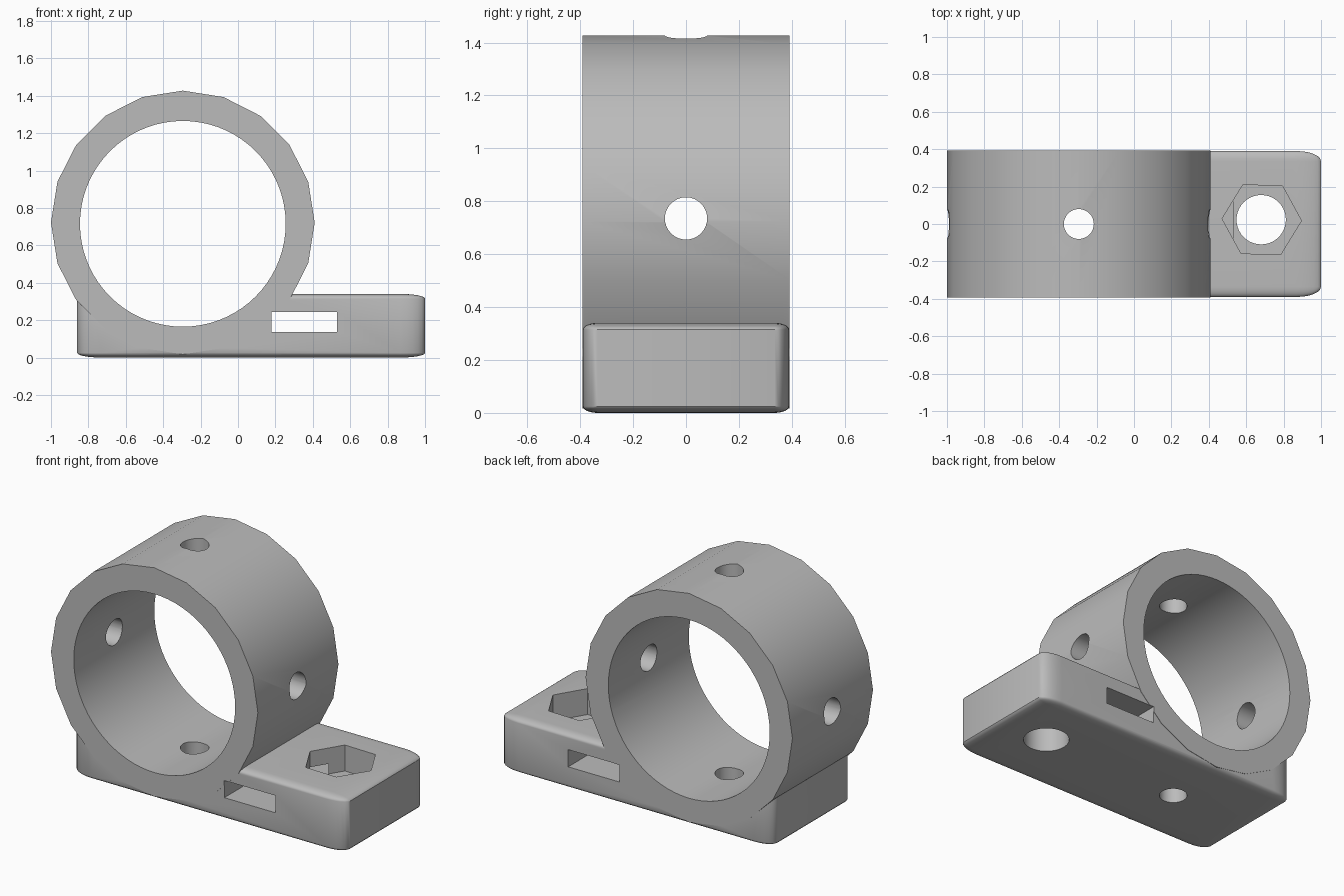
import bpy
import bmesh
from math import radians, pi
from mathutils import Matrix, Vector

old = bpy.data.objects.get("Cube")
if old:
    bpy.data.objects.remove(old, do_unlink=True)

grey = bpy.data.materials.new("plain grey")
grey.use_nodes = True
colour = (0.5, 0.5, 0.5, 1)
grey.diffuse_color = colour
grey.node_tree.nodes["Principled BSDF"].inputs["Base Color"].default_value = colour


def to_object(name, bm):
    mesh = bpy.data.meshes.new(name)
    bm.to_mesh(mesh)
    bm.free()
    mesh.materials.append(grey)
    ob = bpy.data.objects.new(name, mesh)
    bpy.context.collection.objects.link(ob)
    return ob


def cylinder(name, centre, radius, depth, axis, sides, turn=0):
    """Solid cylinder along an axis, with a vertex on its local x."""
    bm = bmesh.new()
    bmesh.ops.create_cone(bm, cap_ends=True, segments=sides, radius1=radius,
                          radius2=radius, depth=depth)
    first = max((v.co for v in bm.verts), key=lambda c: c.x)
    spin = Matrix.Rotation(turn - Vector(first.xy).angle_signed(Vector((1, 0))) * -1, 4, "Z")
    aim = {"X": Matrix.Rotation(pi / 2, 4, "Y"),
           "Y": Matrix.Rotation(pi / 2, 4, "X"),
           "Z": Matrix.Identity(4)}[axis]
    bm.transform(Matrix.Translation(centre) @ aim @ spin)
    return to_object(name, bm)


def box(name, low, high, rounding=None):
    """Box between two corners, rounded by a different radius on each axis."""
    low, high = Vector(low), Vector(high)
    radii = Vector(rounding or (1, 1, 1))
    size = high - low
    bm = bmesh.new()
    bmesh.ops.create_cube(bm, size=1)
    bmesh.ops.scale(bm, vec=[s / r for s, r in zip(size, radii)], verts=bm.verts)
    if rounding:
        bmesh.ops.bevel(bm, geom=bm.edges[:], offset=1, segments=6, profile=0.5,
                        affect="EDGES")
    bmesh.ops.scale(bm, vec=radii, verts=bm.verts)
    bmesh.ops.translate(bm, vec=(low + high) / 2, verts=bm.verts)
    return to_object(name, bm)


def combine(target, other, operation):
    mod = target.modifiers.new(operation.lower(), "BOOLEAN")
    mod.operation = operation
    mod.solver = "EXACT"
    mod.object = other
    bpy.context.view_layer.objects.active = target
    bpy.ops.object.modifier_apply(modifier=mod.name)
    bpy.data.objects.remove(other, do_unlink=True)


# Rounded base with the faceted ring joined on
ring_x, ring_z = -0.295, 0.722
clamp = box("ring_clamp_mount", (-0.86, -0.39, 0), (1, 0.39, 0.34), (0.13, 0.055, 0.025))
combine(clamp, cylinder("ring", (ring_x, 0, ring_z), 0.705, 0.784, "Y", 20), "UNION")

# Bore, radial screw holes, strap slot, bolt hole and hexagonal nut pocket
bolt = Vector((0.68, 0.023, 0.2))
cutters = [
    cylinder("bore", (ring_x, 0, 0.715), 0.55, 2, "Y", 72),
    cylinder("vertical_screw_hole", (ring_x, 0, 0.7), 0.08, 3, "Z", 32),
    cylinder("side_screw_hole", (ring_x, 0, 0.735), 0.08, 2, "X", 32),
    box("strap_slot", (0.18, -1, 0.137), (0.53, 1, 0.243)),
    cylinder("bolt_hole", bolt, 0.132, 2, "Z", 40),
    cylinder("nut_pocket", bolt + Vector((0.003, 0, 0.18)), 0.212, 0.4, "Z", 6, radians(-1.5)),
]
for cutter in cutters:
    combine(clamp, cutter, "DIFFERENCE")

bpy.ops.object.select_all(action="DESELECT")
clamp.select_set(True)
bpy.context.view_layer.objects.active = clamp
bpy.ops.object.shade_smooth_by_angle(angle=radians(30))
